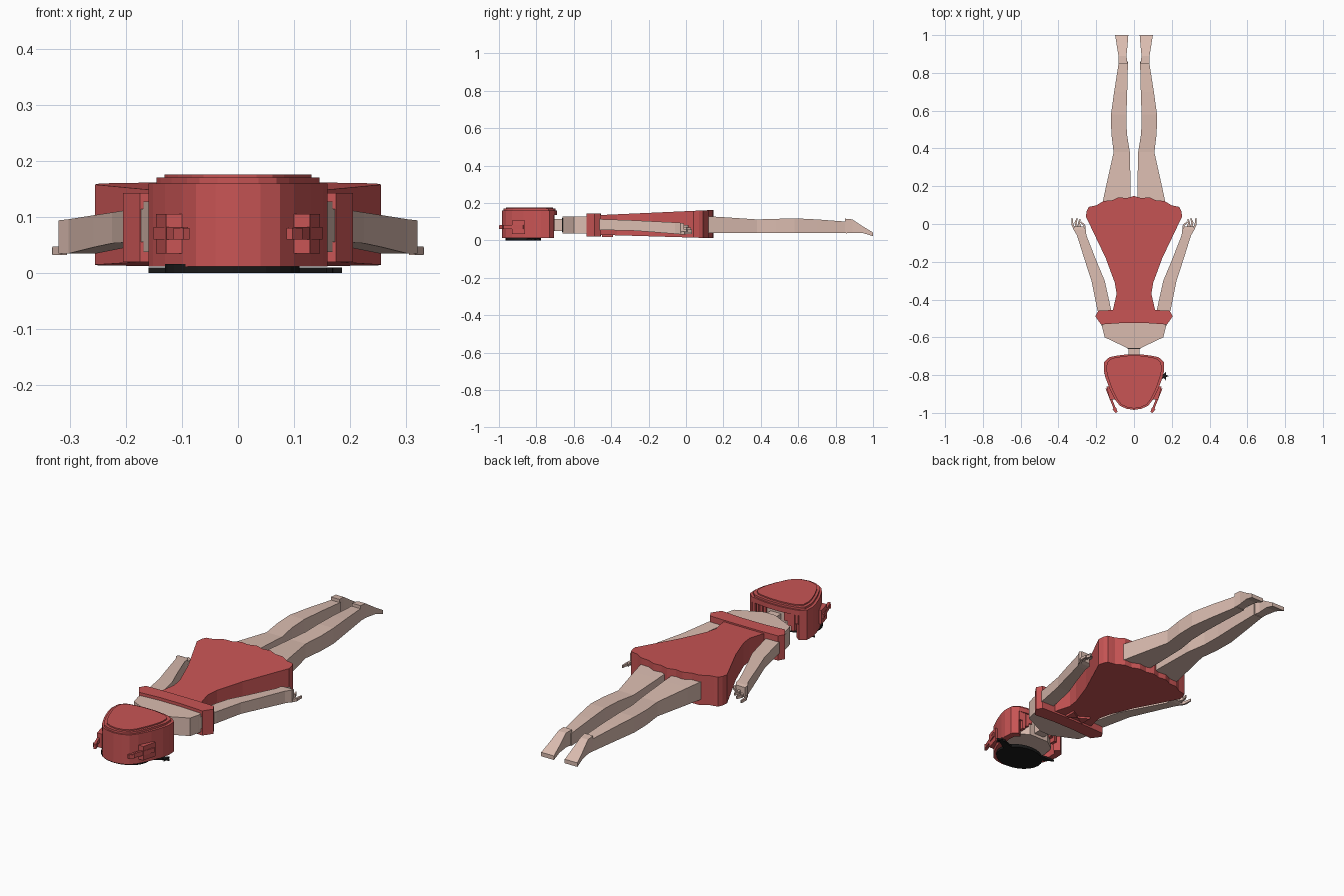
import bpy, bmesh, math


def material(name, rgb):
    m = bpy.data.materials.new(name)
    m.diffuse_color = (*rgb, 1)
    return m


RED = material("red", (0.58, 0.09, 0.09))
SKIN = material("skin", (0.70, 0.50, 0.43))
BLACK = material("black", (0.01, 0.01, 0.01))


def finish(name, bm, mat, mirror=False):
    bmesh.ops.recalc_face_normals(bm, faces=bm.faces)
    me = bpy.data.meshes.new(name)
    bm.to_mesh(me)
    bm.free()
    me.materials.append(mat)
    ob = bpy.data.objects.new(name, me)
    bpy.context.collection.objects.link(ob)
    if mirror:
        ob.modifiers.new("mirror", 'MIRROR')
    return ob


def slab(name, outline, bottom, top, mat, mirror=False):
    """Extruded outline; bottom and top are z, or (z at y=0, slope along y)."""
    def z(h, y):
        return h[0] + h[1] * y if isinstance(h, tuple) else h
    bm = bmesh.new()
    lo = [bm.verts.new((x, y, z(bottom, y))) for x, y in outline]
    hi = [bm.verts.new((x, y, z(top, y))) for x, y in outline]
    bm.faces.new(lo)
    bm.faces.new(hi)
    n = len(lo)
    for i in range(n):
        j = (i + 1) % n
        bm.faces.new((lo[i], lo[j], hi[j], hi[i]))
    return finish(name, bm, mat, mirror)


def loft(name, sections, mat, mirror=True):
    """Rectangular sections (y, x0, x1, z0, z1) joined along y."""
    bm = bmesh.new()
    rings = [[bm.verts.new(p) for p in ((a, y, c), (b, y, c), (b, y, d), (a, y, d))]
             for y, a, b, c, d in sections]
    bm.faces.new(rings[0])
    bm.faces.new(rings[-1])
    for r, s in zip(rings, rings[1:]):
        for i in range(4):
            j = (i + 1) % 4
            bm.faces.new((r[i], r[j], s[j], s[i]))
    return finish(name, bm, mat, mirror)


def both(half):
    """Complete a half outline (x >= 0) with its mirror image."""
    return half + [(-x, y) for x, y in reversed(half) if x > 0]


def strip(a, b, w0, w1):
    """Tapered strip outline from a to b."""
    dx, dy = b[0] - a[0], b[1] - a[1]
    l = math.hypot(dx, dy)
    nx, ny = -dy / l / 2, dx / l / 2
    return [(a[0] + nx * w0, a[1] + ny * w0), (b[0] + nx * w1, b[1] + ny * w1),
            (b[0] - nx * w1, b[1] - ny * w1), (a[0] - nx * w0, a[1] - ny * w0)]


# Legs and feet
loft("leg", [(0.06, 0.018, 0.178, 0.04, 0.132), (0.2, 0.018, 0.148, 0.04, 0.124),
             (0.38, 0.022, 0.108, 0.04, 0.112), (0.48, 0.038, 0.12, 0.04, 0.115),
             (0.58, 0.04, 0.122, 0.04, 0.118), (0.7, 0.036, 0.105, 0.04, 0.112),
             (0.86, 0.032, 0.08, 0.038, 0.1)], SKIN)
loft("foot", [(0.85, 0.034, 0.082, 0.04, 0.116), (0.89, 0.04, 0.082, 0.04, 0.112),
              (0.95, 0.034, 0.092, 0.038, 0.072), (1.0, 0.03, 0.1, 0.022, 0.042)], SKIN)

# Shoulders, neck, choker
slab("shoulders", both([(0.03, -0.66), (0.06, -0.645), (0.155, -0.60), (0.168, -0.55),
                        (0.17, -0.48)]), 0.038, 0.128, SKIN)
loft("neck", [(-0.75, -0.028, 0.028, 0.05, 0.115), (-0.63, -0.03, 0.03, 0.05, 0.115)], SKIN, False)
loft("choker", [(-0.662, -0.034, 0.034, 0.045, 0.12), (-0.65, -0.034, 0.034, 0.045, 0.12)], BLACK, False)

# Arms and fingers
loft("arm", [(-0.56, 0.10, 0.165, 0.055, 0.115), (-0.45, 0.122, 0.195, 0.055, 0.113),
             (-0.3, 0.155, 0.225, 0.053, 0.108), (-0.2, 0.197, 0.258, 0.046, 0.103),
             (-0.06, 0.252, 0.302, 0.035, 0.096), (-0.03, 0.255, 0.32, 0.035, 0.094),
             (-0.012, 0.268, 0.318, 0.04, 0.09)], SKIN)
fingers = [((0.262, -0.03), (0.262, -0.008), (0.284, 0.012)),
           ((0.285, -0.02), (0.292, 0.005), (0.286, 0.026)),
           ((0.3, -0.02), (0.31, 0.005), (0.3, 0.03)),
           ((0.31, -0.03), (0.326, -0.005), (0.328, 0.033))]
for i, (a, b, c) in enumerate(fingers):
    z = 0.075 - 0.012 * i
    slab("finger_base", strip(a, b, 0.013, 0.011), z - 0.007, z + 0.008, SKIN, True)
    slab("finger_tip", strip(b, c, 0.011, 0.006), z - 0.006, z + 0.007, SKIN, True)

# Dress with flaring skirt and shallow scalloped hem
hem = []
for i in range(13):
    x = 0.24 * (1 - i / 12)
    hem.append((x, 0.143 - 1.0 * x * x + 0.005 * math.cos(i * math.pi / 2)))
slab("dress", both([(0.115, -0.47), (0.092, -0.37), (0.102, -0.31), (0.15, -0.18),
                    (0.255, 0.04), (0.25, 0.07)] + hem), (0.016, -0.03), (0.156, 0.045), RED)
slab("neckline_ruffle", both([(0.06, -0.524), (0.175, -0.532), (0.205, -0.488), (0.188, -0.458),
                              (0.08, -0.455)]), 0.02, 0.143, RED)
slab("bow_wing", [(0, -0.42), (0.05, -0.45), (0.05, -0.39)], 0.018, 0.04, RED, True)

# Hair: stacked crown layers, hollow side walls and nape strands
half = [(0.04, -0.978), (0.075, -0.962), (0.10, -0.93), (0.13, -0.87), (0.152, -0.81),
        (0.16, -0.775), (0.158, -0.73), (0.13, -0.705), (0.09, -0.697), (0.035, -0.69)]
crown = both([(0, -0.984)] + half)
for name, k, z0, z1 in (("hair_crown", 1, 0.135, 0.16), ("hair_layer", 0.91, 0.155, 0.17),
                        ("hair_top", 0.82, 0.165, 0.176)):
    slab(name, [(x * k, -0.835 + (y + 0.835) * (k + 0.04 if k < 1 else 1)) for x, y in crown],
         z0, z1, RED)
outer = [(0, -0.984)] + half[:8]
inner = [(x * 0.8, -0.83 + (y + 0.83) * 0.85) for x, y in outer]
slab("hair_side", outer + inner[::-1], 0.012, 0.137, RED, True)
for i, x in enumerate((0.05, 0.07, 0.09, 0.11)):
    slab("nape_strand", [(x, -0.735), (x + 0.016, -0.735), (x + 0.016, -0.706), (x, -0.702)],
         0.09 - 0.02 * (i % 3), 0.137, RED, True)

# Hair ties and thin tails sticking out past the crown
slab("hair_tie", [(0.10, -0.93), (0.128, -0.93), (0.146, -0.86), (0.12, -0.86)], 0.035, 0.105, RED, True)
slab("hair_tail", strip((0.145, -0.87), (0.095, -0.995), 0.012, 0.012), 0.06, 0.082, RED, True)
slab("tail_tip", strip((0.105, -0.975), (0.092, -0.998), 0.022, 0.012), 0.06, 0.08, RED, True)

# Face inside the hair
slab("face", both([(0.06, -0.94), (0.1, -0.88), (0.122, -0.81), (0.11, -0.75), (0.055, -0.71)]),
     0.035, 0.137, SKIN)

# Black headpiece over the front, with pointed end and star
disc = [(-0.01 + 0.12 * math.cos(t * math.tau / 24), -0.87 + 0.095 * math.sin(t * math.tau / 24))
        for t in range(24)]
slab("headpiece", disc, 0.0, 0.016, BLACK)
slab("headpiece_point", [(-0.08, -0.84), (-0.16, -0.79), (-0.09, -0.79), (-0.04, -0.80)], 0.0, 0.01, BLACK)
slab("headpiece_band", strip((0.06, -0.85), (0.15, -0.805), 0.05, 0.025), 0.0, 0.01, BLACK)
star = []
for i in range(10):
    r = 0.024 if i % 2 == 0 else 0.01
    a = i * math.tau / 10
    star.append((0.161 + r * math.cos(a), -0.805 + r * math.sin(a)))
slab("star", star, 0.0, 0.01, BLACK)
